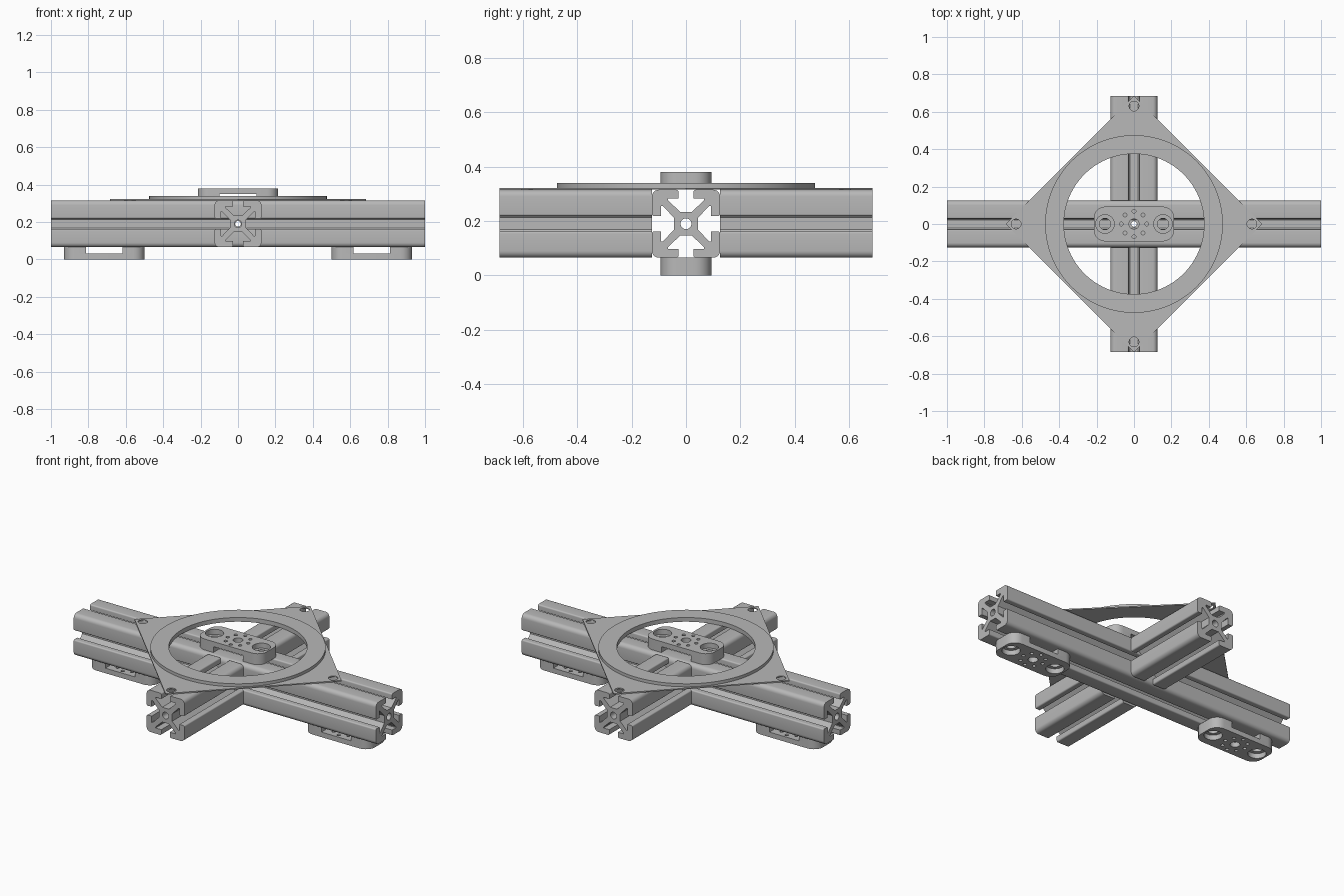
import bpy, bmesh, math
from mathutils import Vector

default = bpy.data.objects.get("Cube")
if default:
    bpy.data.objects.remove(default, do_unlink=True)

metal = bpy.data.materials.new("brushed grey")
metal.use_nodes = True
GREY = (0.48, 0.48, 0.48, 1)
metal.diffuse_color = GREY
metal.node_tree.nodes["Principled BSDF"].inputs["Base Color"].default_value = GREY


def circle(r, x=0, y=0, n=32):
    return [(x + r * math.cos(math.tau * i / n), y + r * math.sin(math.tau * i / n)) for i in range(n)]


def rounded(points, steps=6):
    """Outline from (x, y, radius) points; rounded corners are square ones."""
    out = []
    for i, (x, y, r) in enumerate(points):
        p = Vector((x, y))
        if r == 0:
            out.append((x, y))
            continue
        a = (Vector(points[i - 1][:2]) - p).normalized()
        b = (Vector(points[(i + 1) % len(points)][:2]) - p).normalized()
        for k in range(steps + 1):
            t = math.pi / 2 * k / steps
            out.append(tuple(p + r * (a + b) - r * (b * math.cos(t) + a * math.sin(t))))
    return out


def solid(name, outlines, depth, location=(0, 0, 0), rotation=(0, 0, 0)):
    """Extrude outlines (first outer, then holes) along local z, centred."""
    curve = bpy.data.curves.new(name, 'CURVE')
    curve.dimensions, curve.fill_mode, curve.extrude = '2D', 'BOTH', depth / 2
    for pts in outlines:
        spline = curve.splines.new('POLY')
        spline.points.add(len(pts) - 1)
        for sp, (x, y) in zip(spline.points, pts):
            sp.co = (x, y, 0, 1)
        spline.use_cyclic_u = True
    temp = bpy.data.objects.new(name + "_outline", curve)
    bpy.context.collection.objects.link(temp)
    bpy.context.view_layer.update()
    mesh = bpy.data.meshes.new_from_object(temp.evaluated_get(bpy.context.evaluated_depsgraph_get()))
    bpy.data.objects.remove(temp, do_unlink=True)
    bm = bmesh.new()
    bm.from_mesh(mesh)
    bmesh.ops.remove_doubles(bm, verts=bm.verts, dist=0.00005)
    bmesh.ops.recalc_face_normals(bm, faces=bm.faces)
    bm.to_mesh(mesh)
    bm.free()
    mesh.materials.clear()
    mesh.materials.append(metal)
    ob = bpy.data.objects.new(name, mesh)
    bpy.context.collection.objects.link(ob)
    ob.location, ob.rotation_euler = location, rotation
    return ob


def smooth(ob):
    bpy.ops.object.select_all(action='DESELECT')
    ob.select_set(True)
    bpy.context.view_layer.objects.active = ob
    bpy.ops.object.shade_smooth_by_angle(angle=math.radians(30))


HALF, MID, TOP = 0.125, 0.19, 0.315
QUARTER = math.pi / 2

# Slotted beam section: one corner and one T-slot, turned four times
slot = [(HALF, 0.028, 0.008), (0.092, 0.028, 0), (0.092, 0.066, 0), (0.086, 0.066, 0), (0.044, 0.022, 0)]
side = [(HALF, HALF, 0.025)] + slot + [(x, -y, r) for x, y, r in reversed(slot)]
section = []
for turn in range(4):
    section += side
    side = [(y, -x, r) for x, y, r in side]
beam_outlines = [rounded(section), circle(0.02)]

# Long beam with two holes drilled across its core
long_beam = solid("long_beam", beam_outlines, 2, (0, 0, MID), (0, QUARTER, 0))
for axis, turn in (("upright", 0), ("cross", QUARTER)):
    drill = solid(axis + "_drill", [circle(0.015)], 0.3, (0, 0, MID), (turn, 0, 0))
    drill.hide_render = True
    cut = long_beam.modifiers.new(axis + "_hole", 'BOOLEAN')
    cut.operation, cut.solver, cut.object = 'DIFFERENCE', 'EXACT', drill
    bpy.context.view_layer.objects.active = long_beam
    bpy.ops.object.modifier_apply(modifier=cut.name)
    bpy.data.objects.remove(drill, do_unlink=True)
smooth(long_beam)

# Short cross beams butted against the long one
END = 0.685
for name, s in (("front", -1), ("back", 1)):
    smooth(solid(name + "_cross_beam", beam_outlines, END - HALF,
                 (0, s * (END + HALF) / 2, MID), (QUARTER, 0, 0)))

# Diamond plate with corner screw holes, and the raised ring on it
PLATE, RING = 0.007, 0.34
tips = [(END, 0), (0, END), (-END, 0), (0, -END)]
screws = [circle(0.026, x * 0.92, y * 0.92) for x, y in tips]
smooth(solid("diamond_plate", [tips, circle(0.375, n=96)] + screws, PLATE, (0, 0, TOP + PLATE / 2)))
smooth(solid("turntable_ring", [circle(0.475, n=96), circle(0.375, n=96)], RING - TOP - PLATE,
             (0, 0, (RING + TOP + PLATE) / 2)))


def connector(name, x, face_z, up):
    """Bridge bracket: two pads against the beam and a drilled bar across them."""
    turn = (0, 0, 0) if up > 0 else (math.pi, 0, 0)
    L, W, R, PAD, BAR = 0.215, 0.093, 0.06, 0.035, 0.03
    bar = rounded([(L, W, R), (-L, W, R), (-L, -W, R), (L, -W, R)])
    holes = [circle(0.05, s * 0.155) for s in (-1, 1)] + [circle(0.027)]
    holes += [circle(0.01, px, py, 16) for px, py in circle(0.068, n=8)]
    smooth(solid(name + "_bar", [bar] + holes, BAR, (x, 0, face_z + up * (PAD + BAR / 2)), turn))
    for label, s in (("right", -1), ("left", 1)):
        pad = rounded([(s * L, W, R), (s * 0.098, W, 0), (s * 0.098, -W, 0), (s * L, -W, R)])
        smooth(solid(name + "_" + label + "_pad", [pad, circle(0.03, s * 0.155)], PAD,
                     (x, 0, face_z + up * PAD / 2), turn))


# Top connector and the two feet
connector("top_connector", 0, TOP, 1)
connector("right_foot", -0.715, MID - HALF, -1)
connector("left_foot", 0.715, MID - HALF, -1)
